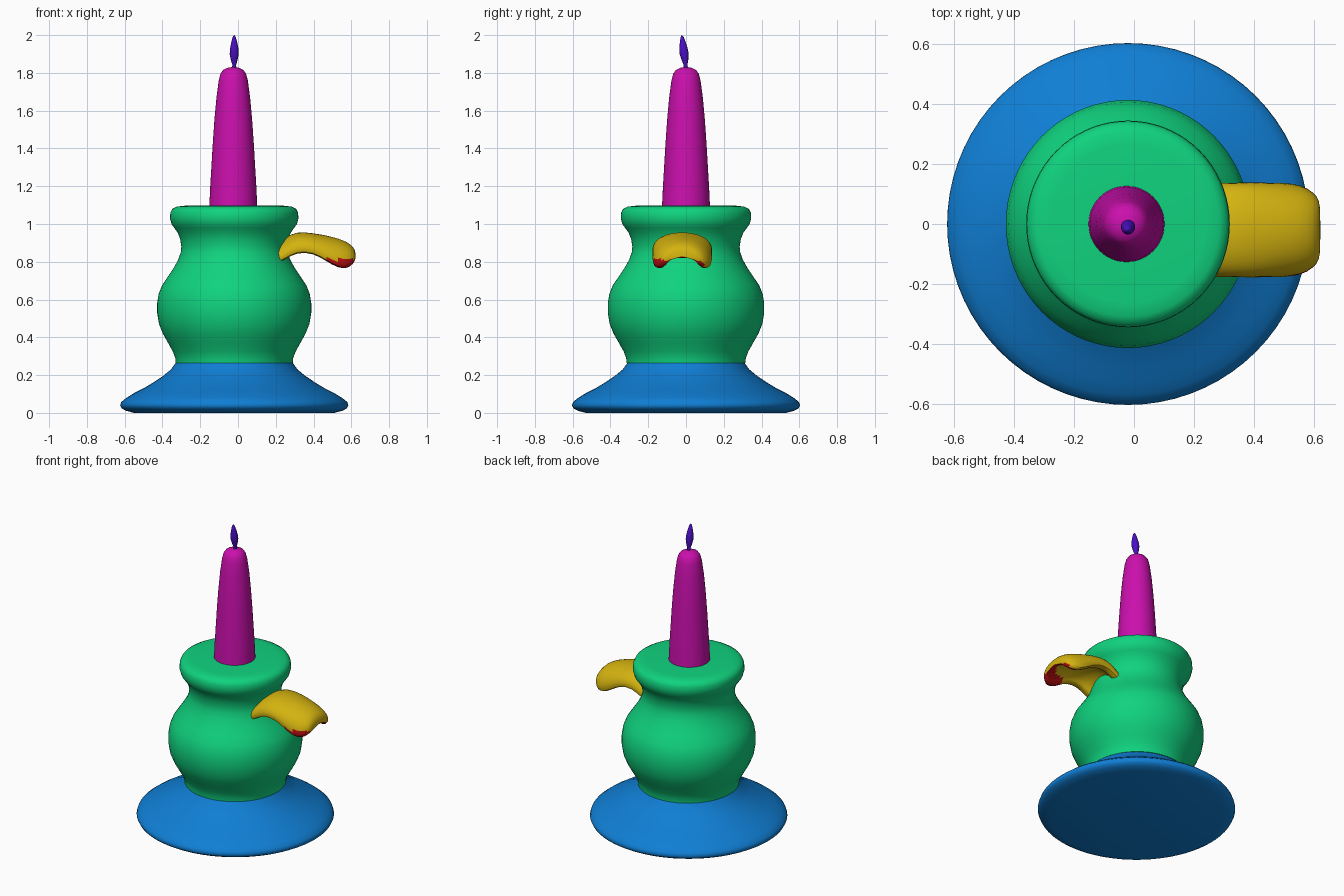
import bpy
import bmesh
from math import cos, sin, pi, radians

cube = bpy.data.objects.get("Cube")
if cube:
    bpy.data.objects.remove(cube)


def material(name, r, g, b):
    m = bpy.data.materials.new(name)
    m.use_nodes = True
    m.diffuse_color = (r, g, b, 1)
    m.node_tree.nodes["Principled BSDF"].inputs["Base Color"].default_value = (r, g, b, 1)
    return m


BLUE = material("blue", .005, .21, .66)
GREEN = material("green", .005, .65, .21)
MAGENTA = material("magenta", .6, .005, .42)
PURPLE = material("purple", .07, .005, .56)
YELLOW = material("yellow", .66, .45, .005)
RED = material("red", .5, .005, .005)


def loft(name, rings, mats, subdivide=0):
    """Skin closed rings of points, cap both ends and shade smoothly."""
    bm = bmesh.new()
    loops = [[bm.verts.new(p) for p in ring] for ring in rings]
    for a, b in zip(loops, loops[1:]):
        n = len(a)
        for i in range(n):
            j = (i + 1) % n
            bm.faces.new((a[i], a[j], b[j], b[i]))
    bm.faces.new(loops[0][::-1])
    bm.faces.new(loops[-1])
    bmesh.ops.recalc_face_normals(bm, faces=bm.faces)
    mesh = bpy.data.meshes.new(name)
    bm.to_mesh(mesh)
    bm.free()
    for m in mats:
        mesh.materials.append(m)
    ob = bpy.data.objects.new(name, mesh)
    bpy.context.collection.objects.link(ob)
    bpy.ops.object.select_all(action="DESELECT")
    ob.select_set(True)
    bpy.context.view_layer.objects.active = ob
    if subdivide:
        mod = ob.modifiers.new("smooth", "SUBSURF")
        mod.levels = mod.render_levels = subdivide
        bpy.ops.object.modifier_apply(modifier=mod.name)
    bpy.ops.object.shade_smooth_by_angle(angle=radians(50))
    return ob


def lathe(name, profile, mat, sides=72, x=-.02, lean=0, stretch=1):
    """Turn (radius, height) points; lean shifts the top along y."""
    z0 = profile[0][1]
    rings = [[(x + r * cos(2 * pi * i / sides),
               r * stretch * sin(2 * pi * i / sides) + lean * (z - z0), z)
              for i in range(sides)] for r, z in profile]
    return loft(name, rings, [mat])


# Flared foot
lathe("foot", [(.53, 0), (.575, .012), (.597, .025), (.604, .04), (.598, .058),
               (.57, .08), (.53, .105), (.48, .13), (.425, .163), (.375, .197),
               (.335, .23), (.31, .265)], BLUE)

# Round pot with a waisted neck and rolled rim
lathe("pot", [(.31, .265), (.312, .29), (.325, .325), (.35, .37), (.378, .42),
              (.398, .47), (.408, .53), (.408, .58), (.4, .63), (.382, .675),
              (.352, .72), (.322, .765), (.297, .81), (.283, .85), (.28, .88),
              (.286, .92), (.3, .955), (.318, .98), (.332, 1.0), (.34, 1.03),
              (.338, 1.06), (.328, 1.08), (.305, 1.092), (.26, 1.097), (.02, 1.097)],
      GREEN, stretch=1.015)

# Tapered candle
lathe("candle", [(.127, 1.09), (.122, 1.2), (.116, 1.3), (.109, 1.42), (.1, 1.55),
                 (.089, 1.67), (.077, 1.76), (.068, 1.795), (.054, 1.815),
                 (.03, 1.827), (.006, 1.831)], MAGENTA, sides=48, x=-.025)

# Flame on a short wick
lathe("flame", [(.012, 1.82), (.01, 1.842), (.017, 1.865), (.024, 1.9),
                (.022, 1.93), (.015, 1.965), (.008, 1.99), (.001, 2.0)],
      PURPLE, sides=20, lean=-.12)

# Arched handle, hollow underneath: x, top, lip, hollow ceiling, half width
stations = [(.16, .86, .79, .82, .14), (.2, .885, .79, .84, .155),
            (.25, .93, .81, .87, .16), (.31, .962, .85, .905, .162),
            (.4, .952, .845, .895, .162), (.47, .94, .8, .88, .162),
            (.53, .925, .765, .86, .16), (.58, .905, .762, .835, .145),
            (.612, .88, .79, .82, .115), (.623, .85, .815, .822, .09)]
STEPS = 12
rings = []
for x, top, lip, ceiling, w in stations:
    arc = [pi * i / STEPS for i in range(STEPS + 1)]
    outer = [(x, -.02 + w * cos(a), lip + (top - lip) * max(sin(a), 0) ** .75) for a in arc]
    inner = [(x, -.02 + w * .68 * cos(a), lip + (ceiling - lip) * max(sin(a), 0))
             for a in reversed(arc)]
    rings.append(outer + inner)
handle = loft("handle", rings, [YELLOW, RED], subdivide=1)

# Red underside at the outer end of the handle
for f in handle.data.polygons:
    c = f.center
    under = f.normal.z < -.3 and c.y < .1
    near_lip = c.y < -.12 and c.z < .815
    if c.x > .47 and c.z < .83 and (under or near_lip):
        f.material_index = 1
